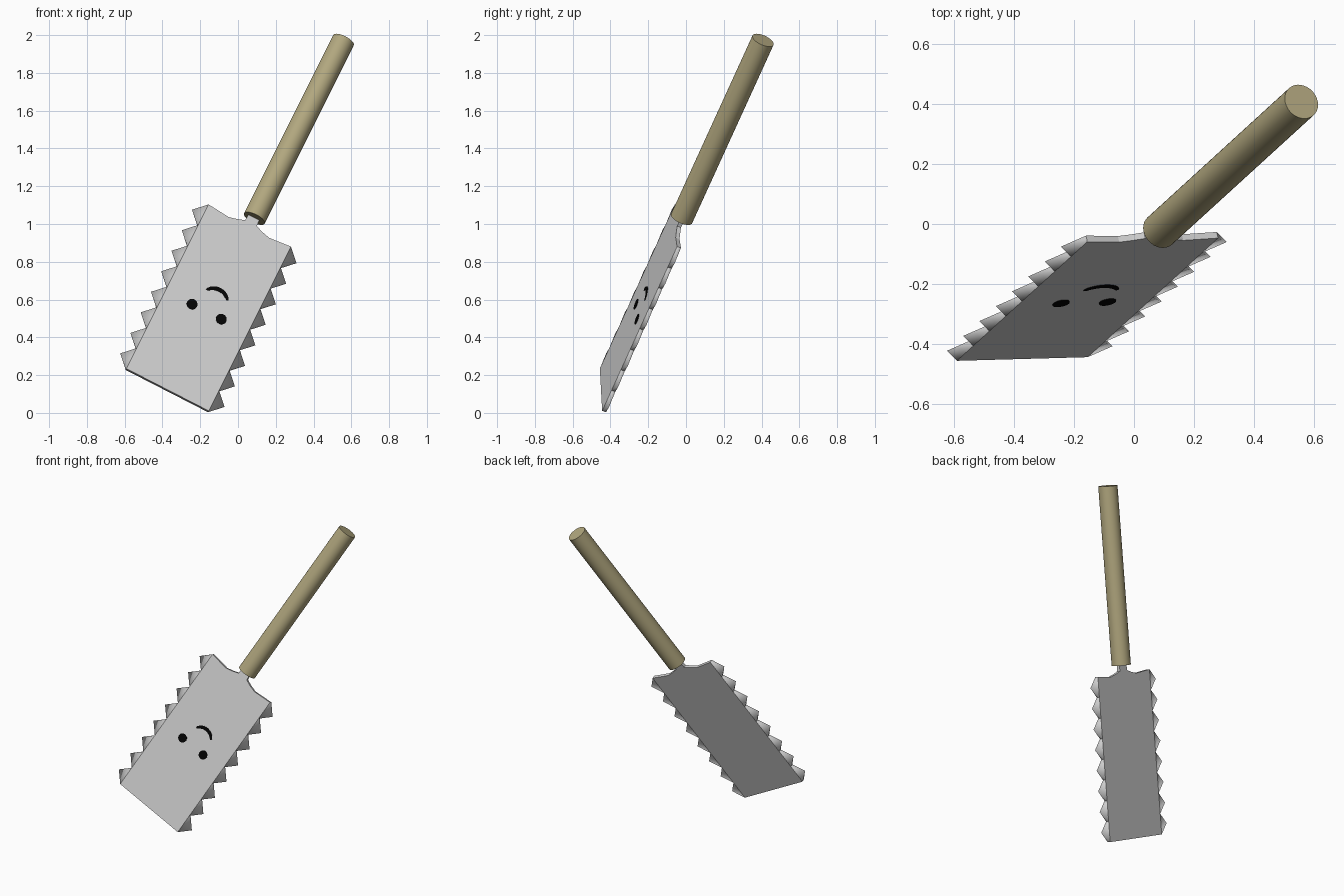
import bpy, bmesh, math
from mathutils import Matrix, Vector

cube = bpy.data.objects.get("Cube")
if cube:
    bpy.data.objects.remove(cube, do_unlink=True)

# Tilted frame: x across the blade, y through it, z along the handle
ALONG = Vector((0.414, 0.378, 0.828)).normalized()
ACROSS = Vector((0.89, 0.025, -0.456))
ACROSS = (ACROSS - ALONG * ACROSS.dot(ALONG)).normalized()
THROUGH = ALONG.cross(ACROSS)
FRAME = Matrix((ACROSS, THROUGH, ALONG)).transposed().to_4x4()
FRAME.translation = (-0.3725, -0.45, 0.1225)

HALF, LENGTH, THICK, TEETH = 0.245, 1.05, 0.022, 8


def material(name, rgb):
    mat = bpy.data.materials.new(name)
    mat.use_nodes = True
    mat.diffuse_color = (*rgb, 1)
    mat.node_tree.nodes["Principled BSDF"].inputs["Base Color"].default_value = (*rgb, 1)
    return mat


STEEL = material("pale_steel", (0.62, 0.62, 0.62))
WOOD = material("tan_wood", (0.44, 0.385, 0.21))
BLACK = material("black", (0.001, 0.001, 0.001))


def add_object(name, bm, mat, smooth=False):
    bmesh.ops.recalc_face_normals(bm, faces=bm.faces)
    for face in bm.faces:
        face.smooth = smooth
    mesh = bpy.data.meshes.new(name)
    bm.to_mesh(mesh)
    bm.free()
    mesh.materials.append(mat)
    obj = bpy.data.objects.new(name, mesh)
    obj.matrix_world = FRAME
    bpy.context.collection.objects.link(obj)
    return obj


def plate(name, outline, y, depth, mat):
    """Extrude an (x, z) outline through the blade direction."""
    bm = bmesh.new()
    face = bm.faces.new([bm.verts.new((x, y, z)) for x, z in outline])
    ext = bmesh.ops.extrude_face_region(bm, geom=[face])
    moved = [v for v in ext["geom"] if isinstance(v, bmesh.types.BMVert)]
    bmesh.ops.translate(bm, verts=moved, vec=(0, depth, 0))
    return add_object(name, bm, mat)


# Blade with wavy shoulders and a narrow tongue entering the handle
side = [(HALF, 0), (HALF, LENGTH), (0.12, 1.038), (0.075, 1.05),
        (0.035, 1.065), (0.03, 1.13)]
plate("blade", side + [(-x, z) for x, z in reversed(side)], 0, THICK, STEEL)

# Pointed teeth along both long edges
step = LENGTH / TEETH
for label, sign in (("left", 1), ("right", -1)):
    bm = bmesh.new()
    for i in range(TEETH):
        z = i * step
        base = [bm.verts.new((sign * HALF, y, h)) for y, h in
                ((0, z), (THICK, z), (THICK, z + step), (0, z + step))]
        tip = bm.verts.new((sign * (HALF + step / 2), THICK / 2, z + step / 2))
        for k in range(4):
            bm.faces.new((base[k], base[(k + 1) % 4], tip))
    add_object(label + "_teeth", bm, STEEL, smooth=True)

# Round handle
bm = bmesh.new()
bmesh.ops.create_cone(bm, cap_ends=True, segments=32, radius1=0.061, radius2=0.061,
                      depth=1.14, matrix=Matrix.Translation((0.005, THICK / 2, 1.672)))
handle = add_object("handle", bm, WOOD)
bpy.context.view_layer.objects.active = handle
handle.select_set(True)
bpy.ops.object.shade_smooth_by_angle()

# Painted eyes and curved mouth
for label, x in (("left", 0.087), ("right", -0.087)):
    ring = [(x + 0.029 * math.cos(a), 0.499 + 0.029 * math.sin(a))
            for a in (math.tau * i / 24 for i in range(24))]
    plate(label + "_eye", ring, -0.003, 0.004, BLACK)

outer, inner = [], []
for i in range(17):
    t = i / 8 - 1
    a = math.radians(90 - 58 * t)
    w = 0.004 + 0.007 * math.sqrt(1 - t * t)
    for row, r in ((outer, 0.073 + w), (inner, 0.073 - w)):
        row.append((0.01 + r * math.cos(a), 0.571 + r * math.sin(a)))
plate("mouth", outer + inner[::-1], -0.003, 0.004, BLACK)
